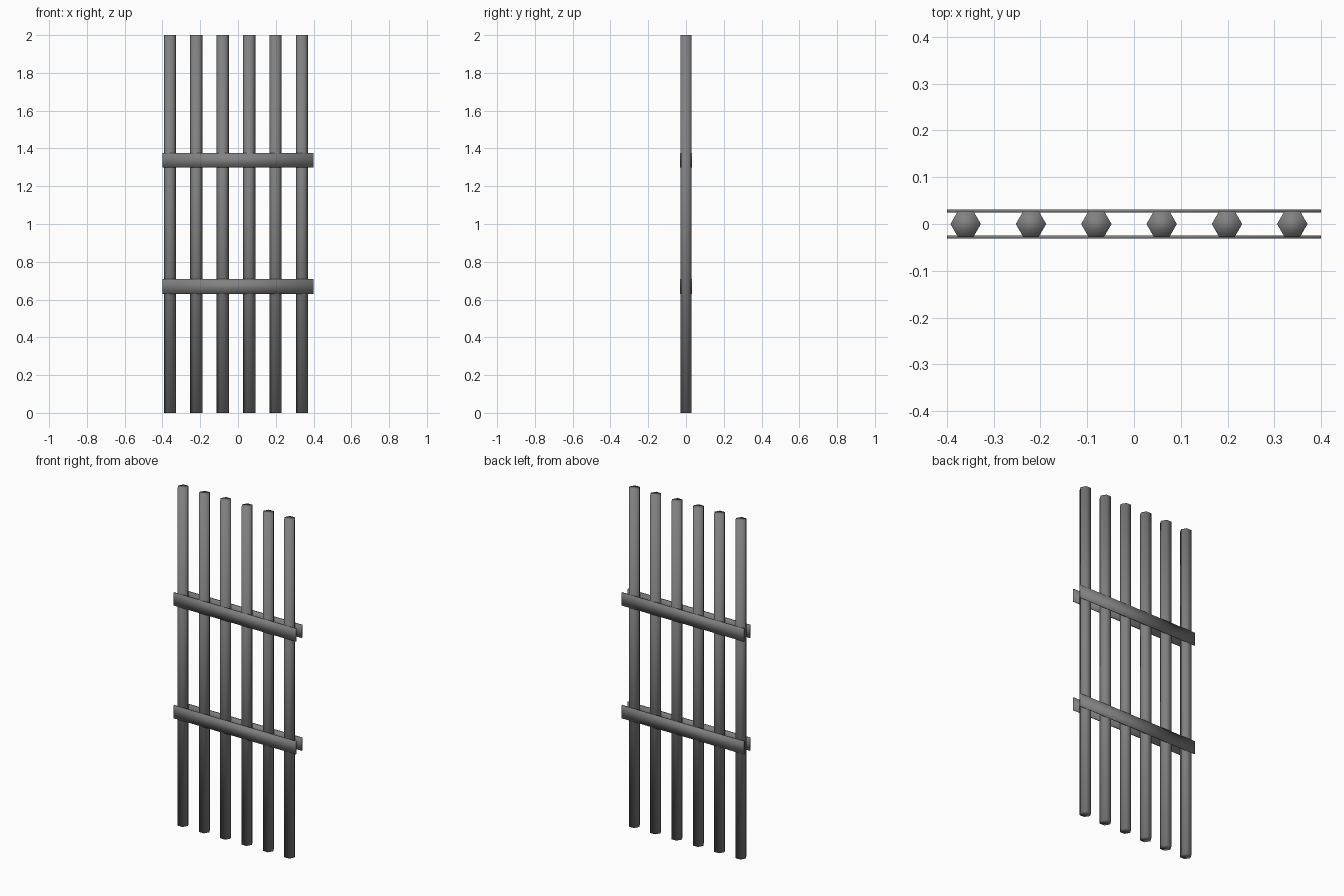
import bpy

cube = bpy.data.objects.get("Cube")
if cube:
    bpy.data.objects.remove(cube, do_unlink=True)

# Single dull metal colour
COLOR = (0.22, 0.22, 0.22, 1)
iron = bpy.data.materials.new("grey_iron")
iron.use_nodes = True
iron.diffuse_color = COLOR
iron.node_tree.nodes["Principled BSDF"].inputs["Base Color"].default_value = COLOR


def finish(name):
    obj = bpy.context.object
    obj.name = name
    obj.data.materials.append(iron)
    bpy.ops.object.transform_apply(location=False, rotation=True, scale=True)
    bpy.ops.object.shade_smooth()


# Six upright hexagonal bars, with corners pointing along x
for i in range(6):
    bpy.ops.mesh.primitive_cylinder_add(
        vertices=6, radius=0.0325, depth=2,
        location=(-0.36 + 0.1397 * i, 0, 1), rotation=(0, 0, 0.5236))
    finish(f"bar_{i + 1}")

# Flat straps clamping the bars on both sides
for level, z in (("lower", 0.669), ("upper", 1.337)):
    for side, y in (("front", -0.028), ("back", 0.028)):
        bpy.ops.mesh.primitive_cube_add(size=1, location=(0, y, z))
        bpy.context.object.scale = (0.8, 0.006, 0.077)
        finish(f"{level}_{side}_strap")
